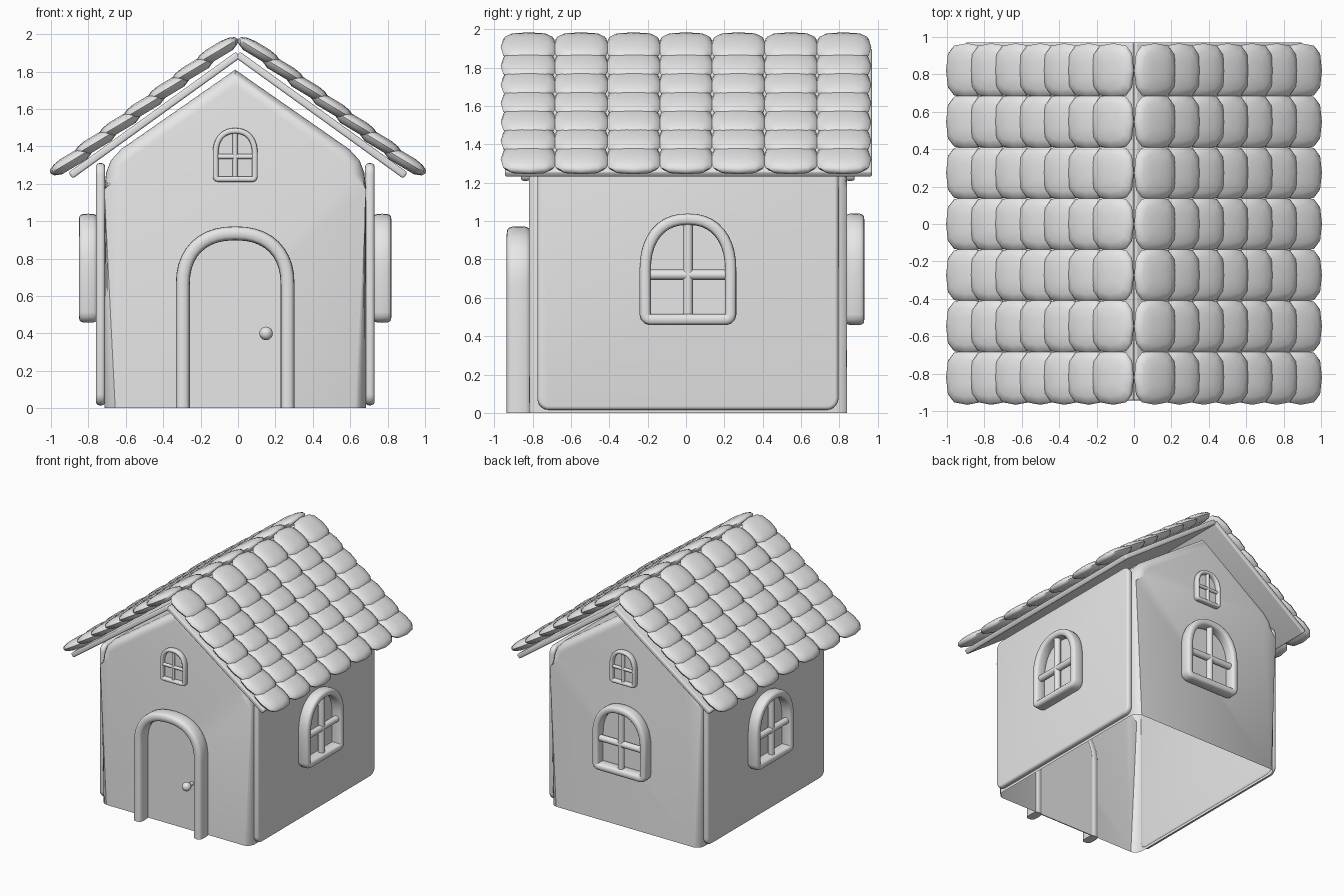
import bpy, bmesh, math
from mathutils import Matrix, Vector

cube = bpy.data.objects.get("Cube")
if cube:
    bpy.data.objects.remove(cube)

clay = bpy.data.materials.new("plain_grey")
clay.use_nodes = True
GREY = (0.8, 0.8, 0.8, 1)
clay.diffuse_color = GREY
clay.node_tree.nodes["Principled BSDF"].inputs["Base Color"].default_value = GREY

CENTRE = Vector((-0.015, 0.01, 0))      # middle of the walls
WALL, SIDE = 0.83, 0.745                # distance of end and side walls from it


def add_object(name, mesh, loc=(0, 0, 0), rot=(0, 0, 0)):
    obj = bpy.data.objects.new(name, mesh)
    obj.location, obj.rotation_euler = loc, rot
    bpy.context.collection.objects.link(obj)
    return obj


def make_mesh(name, bm, angle=40):
    bmesh.ops.recalc_face_normals(bm, faces=bm.faces)
    mesh = bpy.data.meshes.new(name)
    bm.to_mesh(mesh)
    bm.free()
    mesh.materials.append(clay)
    mesh.shade_smooth()
    mesh.set_sharp_from_angle(angle=math.radians(angle))
    return mesh


def loft(bm, rings, wrap=False, caps=True):
    """Skin closed rings of points."""
    loops = [[bm.verts.new(p) for p in ring] for ring in rings]
    pairs = list(zip(loops, loops[1:])) + ([(loops[-1], loops[0])] if wrap else [])
    for a, b in pairs:
        for i in range(len(a)):
            j = (i + 1) % len(a)
            bm.faces.new((a[i], a[j], b[j], b[i]))
    if caps and not wrap:
        bm.faces.new(loops[0])
        bm.faces.new(loops[-1])


def superellipse(rx, ry, count, power):
    def bend(v):
        return math.copysign(abs(v) ** (2 / power), v)
    angles = [2 * math.pi * i / count for i in range(count)]
    return [(rx * bend(math.cos(a)), ry * bend(math.sin(a))) for a in angles]


def arch(w, spring, top, steps=20):
    """Arch from right spring over to left spring."""
    pts = []
    for i in range(steps + 1):
        a = math.pi * i / steps
        c, s = math.cos(a), max(math.sin(a), 0)
        pts.append((math.copysign(w * abs(c) ** 0.87, c), spring + (top - spring) * s ** 0.87))
    return pts


def window_path(w, bottom, spring, top):
    r = w * 0.12
    corners = []
    for cx, start in ((-w + r, math.pi), (w - r, 1.5 * math.pi)):
        for k in range(4):
            a = start + k * math.pi / 6
            corners.append((cx + r * math.cos(a), bottom + r + r * math.sin(a)))
    return corners + arch(w, spring, top)


def sweep(bm, path, width, d0, d1, closed):
    """Sweep a rounded section along an outline standing on a wall."""
    section = superellipse(width / 2, (d1 - d0) / 2, 16, 3.2)
    rings, n = [], len(path)
    for i, (u, z) in enumerate(path):
        a = path[(i - 1) % n] if closed else path[max(i - 1, 0)]
        b = path[(i + 1) % n] if closed else path[min(i + 1, n - 1)]
        t = Vector((b[0] - a[0], b[1] - a[1])).normalized()
        rings.append([(u + t.y * o, -(d0 + d1) / 2 - d, z - t.x * o) for o, d in section])
    loft(bm, rings, wrap=closed)


def plate(bm, path, d0, d1):
    loft(bm, [[(u, -d, z) for u, z in path] for d in (d0, d1)])


def rod(bm, a, b, radius):
    a, b = Vector(a), Vector(b)
    turn = (b - a).to_track_quat('Z', 'Y').to_matrix().to_4x4()
    bmesh.ops.create_cone(bm, cap_ends=True, segments=16, radius1=radius, radius2=radius,
                          depth=(b - a).length, matrix=Matrix.Translation((a + b) / 2) @ turn)


def window(name, quarter, wall, w, bottom, spring, top, tube, depth, bar_z):
    spin = (0, 0, quarter * math.pi / 2)
    path = window_path(w, bottom, spring, top)
    bm = bmesh.new()
    sweep(bm, path, tube, wall - 0.008, wall + depth, True)
    add_object(name + "_frame", make_mesh(name + "_frame", bm), CENTRE, spin)
    bm = bmesh.new()
    plate(bm, path, wall - 0.002, wall + 0.006)
    add_object(name + "_pane", make_mesh(name + "_pane", bm), CENTRE, spin)
    bm = bmesh.new()
    d, r = wall + depth * 0.5, tube * 0.44
    rod(bm, (0, -d, bottom), (0, -d, top), r)
    rod(bm, (-w, -d, bar_z), (w, -d, bar_z), r)
    add_object(name + "_bars", make_mesh(name + "_bars", bm), CENTRE, spin)


def rounded_box(name, size, corner_axis, corner, soft):
    """Box with round corners about one axis and softened rims."""
    bm = bmesh.new()
    bmesh.ops.create_cube(bm, size=1, matrix=Matrix.Diagonal((*size, 1)))
    if corner:
        edges = [e for e in bm.edges
                 if abs((e.verts[0].co - e.verts[1].co).normalized()[corner_axis]) > 0.9]
        bmesh.ops.bevel(bm, geom=edges, offset=corner, segments=5, profile=0.5, affect='EDGES')
    rims = [e for e in bm.edges if e.calc_face_angle(0) > 1]
    bmesh.ops.bevel(bm, geom=rims, offset=soft, segments=4, profile=0.5, affect='EDGES')
    return make_mesh(name, bm)


# Gabled body, hollow and open underneath
half = [(0.70, -0.3), (0.70, 1.17), (0.69, 1.26), (0.665, 1.325), (0.61, 1.385)]
outline = half + [(0, 1.81)] + [(-x, z) for x, z in reversed(half)]
bm = bmesh.new()
loft(bm, [[(x, y, z) for x, z in outline] for y in (-WALL, WALL)])
rims = [e for e in bm.edges if abs(e.verts[0].co.y - e.verts[1].co.y) < 0.01]
bmesh.ops.bevel(bm, geom=rims, offset=0.07, segments=5, profile=0.5, affect='EDGES')
bmesh.ops.bisect_plane(bm, geom=bm.verts[:] + bm.edges[:] + bm.faces[:],
                       plane_co=(0, 0, 0), plane_no=(0, 0, 1), clear_inner=True)
add_object("house_body", make_mesh("house_body", bm), CENTRE)

# Side wall panels
panel = rounded_box("side_panel", (0.05, 1.57, 1.295), 0, 0.06, 0.02)
for label, s in (("left", 1), ("right", -1)):
    add_object(label + "_side_panel", panel, CENTRE + Vector((s * 0.72, 0, 0.663)))

# Windows
for label, quarter, wall in (("left", 1, SIDE), ("back", 2, WALL), ("right", 3, SIDE)):
    window(label + "_window", quarter, wall, 0.223, 0.487, 0.74, 1.01, 0.06, 0.09, 0.72)
for label, quarter in (("front", 0), ("back", 2)):
    window(label + "_attic_window", quarter, WALL, 0.105, 1.225, 1.36, 1.483, 0.03, 0.04, 1.345)

# Door with arched surround and knob
door_path = [(0.28, 0), (0.28, 0.35)] + arch(0.28, 0.66, 0.935) + [(-0.28, 0.35), (-0.28, 0)]
bm = bmesh.new()
sweep(bm, door_path, 0.075, WALL - 0.01, WALL + 0.115, False)
add_object("door_surround", make_mesh("door_surround", bm), CENTRE)
bm = bmesh.new()
plate(bm, door_path, WALL - 0.003, WALL + 0.005)
add_object("door_panel", make_mesh("door_panel", bm), CENTRE)
bm = bmesh.new()
bmesh.ops.create_uvsphere(bm, u_segments=20, v_segments=12, radius=0.036,
                          matrix=Matrix.Translation((0.165, -WALL - 0.08, 0.4)))
rod(bm, (0.165, -WALL, 0.4), (0.165, -WALL - 0.07, 0.4), 0.016)
add_object("door_knob", make_mesh("door_knob", bm), CENTRE)

# Roof boards
board = rounded_box("roof_board", (1.105, 1.915, 0.04), 1, 0, 0.012)
pitch = math.atan2(0.645, 0.895)
for label, s in (("left", 1), ("right", -1)):
    add_object(label + "_roof_board", board, (s * 0.447, 0.013, 1.567), (0, s * pitch, 0))

# Rounded roof tiles in overlapping rows
bm = bmesh.new()
levels = [(-0.036, 0.6), (-0.02, 0.9), (0, 1), (0.018, 0.93), (0.031, 0.7), (0.038, 0.35)]
loft(bm, [[(x * k, y * k, z) for x, y in superellipse(0.13, 0.146, 12, 3)] for z, k in levels])
tile = make_mesh("roof_tile", bm, 60)
for label, s in (("left", 1), ("right", -1)):
    for row in range(7):
        for col in range(7):
            spot = (s * (0.112 + 0.13 * row), (col - 3) * 0.2735, 1.907 - 0.0975 * row)
            add_object(f"{label}_roof_tile_{row}_{col}", tile, spot, (0, s * math.radians(31), 0))
